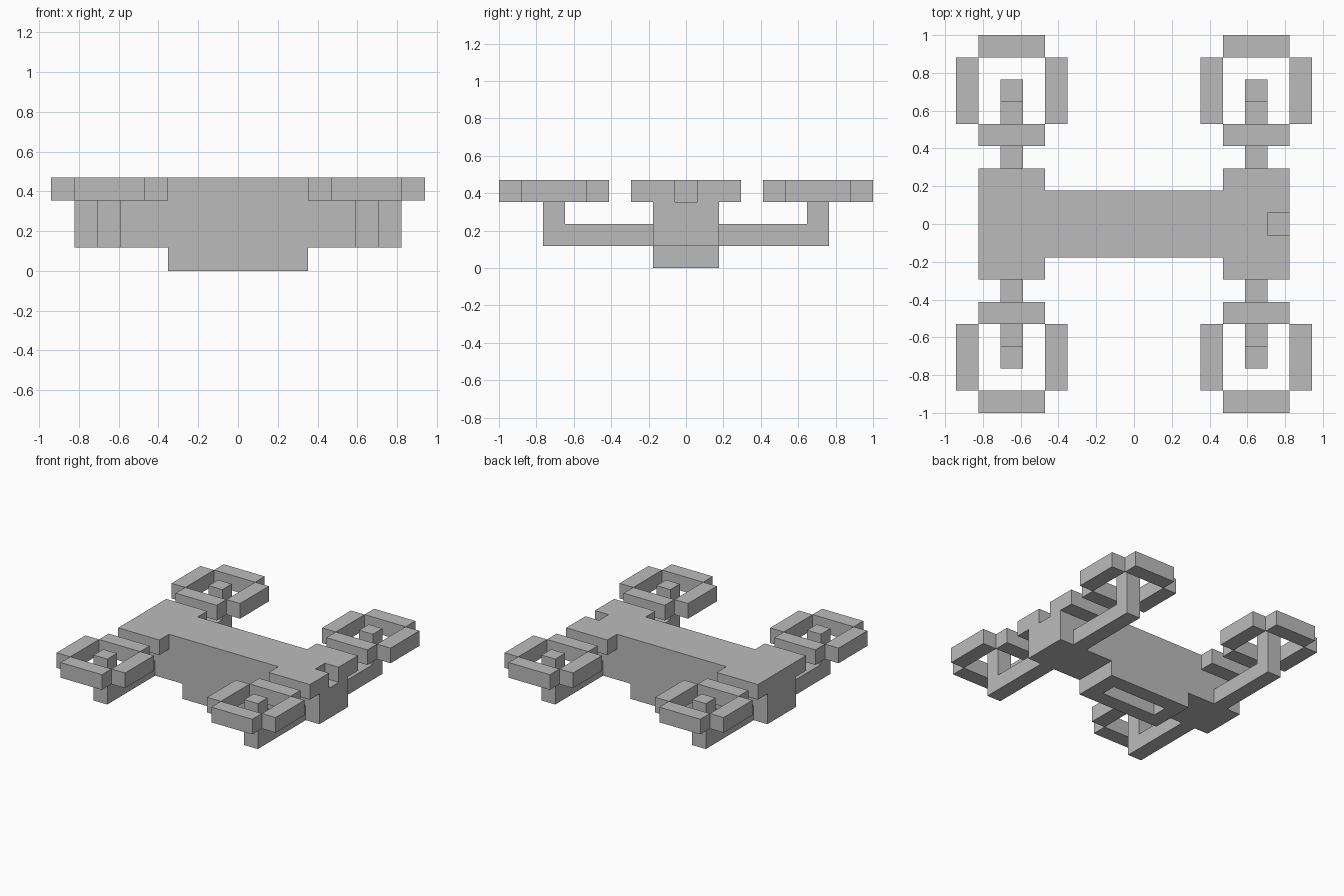
import bpy
import bmesh
from mathutils import Vector

cube = bpy.data.objects.get("Cube")
if cube:
    bpy.data.objects.remove(cube, do_unlink=True)

U = 2 / 17  # one block of the grid the shape is built on

grey = bpy.data.materials.new("plain grey")
grey.use_nodes = True
grey.diffuse_color = (0.5, 0.5, 0.5, 1)
grey.node_tree.nodes["Principled BSDF"].inputs["Base Color"].default_value = (0.5, 0.5, 0.5, 1)


def add_prism(bm, points, direction):
    """Extrude a closed outline along a direction, all in blocks."""
    face = bm.faces.new([bm.verts.new(Vector(p) * U) for p in points])
    result = bmesh.ops.extrude_face_region(bm, geom=[face], use_keep_orig=True)
    verts = [g for g in result["geom"] if isinstance(g, bmesh.types.BMVert)]
    bmesh.ops.translate(bm, verts=verts, vec=Vector(direction) * U)


def add_box(bm, x0, x1, y0, y1, z0, z1):
    add_prism(bm, [(x0, y0, z0), (x1, y0, z0), (x1, y1, z0), (x0, y1, z0)], (0, 0, z1 - z0))


def finish(name, bm, mirrored=False):
    bmesh.ops.recalc_face_normals(bm, faces=bm.faces[:])
    mesh = bpy.data.meshes.new(name)
    bm.to_mesh(mesh)
    bm.free()
    mesh.materials.append(grey)
    obj = bpy.data.objects.new(name, mesh)
    bpy.context.collection.objects.link(obj)
    if mirrored:
        mod = obj.modifiers.new("four corners", "MIRROR")
        mod.use_axis = (True, True, False)
    return obj


# Body core
bm = bmesh.new()
add_box(bm, -7, 7, -1.5, 1.5, 1, 3)
finish("body_core", bm)

# Top deck with wide ends and a notch in the left end
half = [(7, 0.5), (7, 2.5), (4, 2.5), (4, 1.5), (-4, 1.5), (-4, 2.5), (-7, 2.5)]
outline = [(6, 0.5)] + half + [(x, -y) for x, y in reversed(half)] + [(6, -0.5)]
bm = bmesh.new()
add_prism(bm, [(x, y, 3) for x, y in outline], (0, 0, 1))
finish("top_deck", bm)

# Belly box with a recess in its underside
bm = bmesh.new()
add_box(bm, -3, 3, -1.5, 1.5, 0, 1)
bmesh.ops.recalc_face_normals(bm, faces=bm.faces[:])
bottom = min(bm.faces, key=lambda f: f.calc_center_median().z)
bmesh.ops.inset_region(bm, faces=[bottom], thickness=U, use_even_offset=True)
bottom.normal_update()
result = bmesh.ops.extrude_discrete_faces(bm, faces=[bottom])
bmesh.ops.translate(bm, verts=result["faces"][0].verts[:], vec=(0, 0, 0.98 * U))
finish("belly_box", bm)

# Arms with upright motor posts
bm = bmesh.new()
profile = [(1.5, 1), (6.5, 1), (6.5, 4), (5.5, 4), (5.5, 2), (1.5, 2)]
add_prism(bm, [(5, y, z) for y, z in profile], (1, 0, 0))
finish("rotor_arms", bm, mirrored=True)

# Rotor guards, four bars each
bm = bmesh.new()
for near in (3.5, 7.5):
    add_box(bm, 4, 7, near, near + 1, 3, 4)
for side in (3, 7):
    add_box(bm, side, side + 1, 4.5, 7.5, 3, 4)
finish("rotor_guards", bm, mirrored=True)
